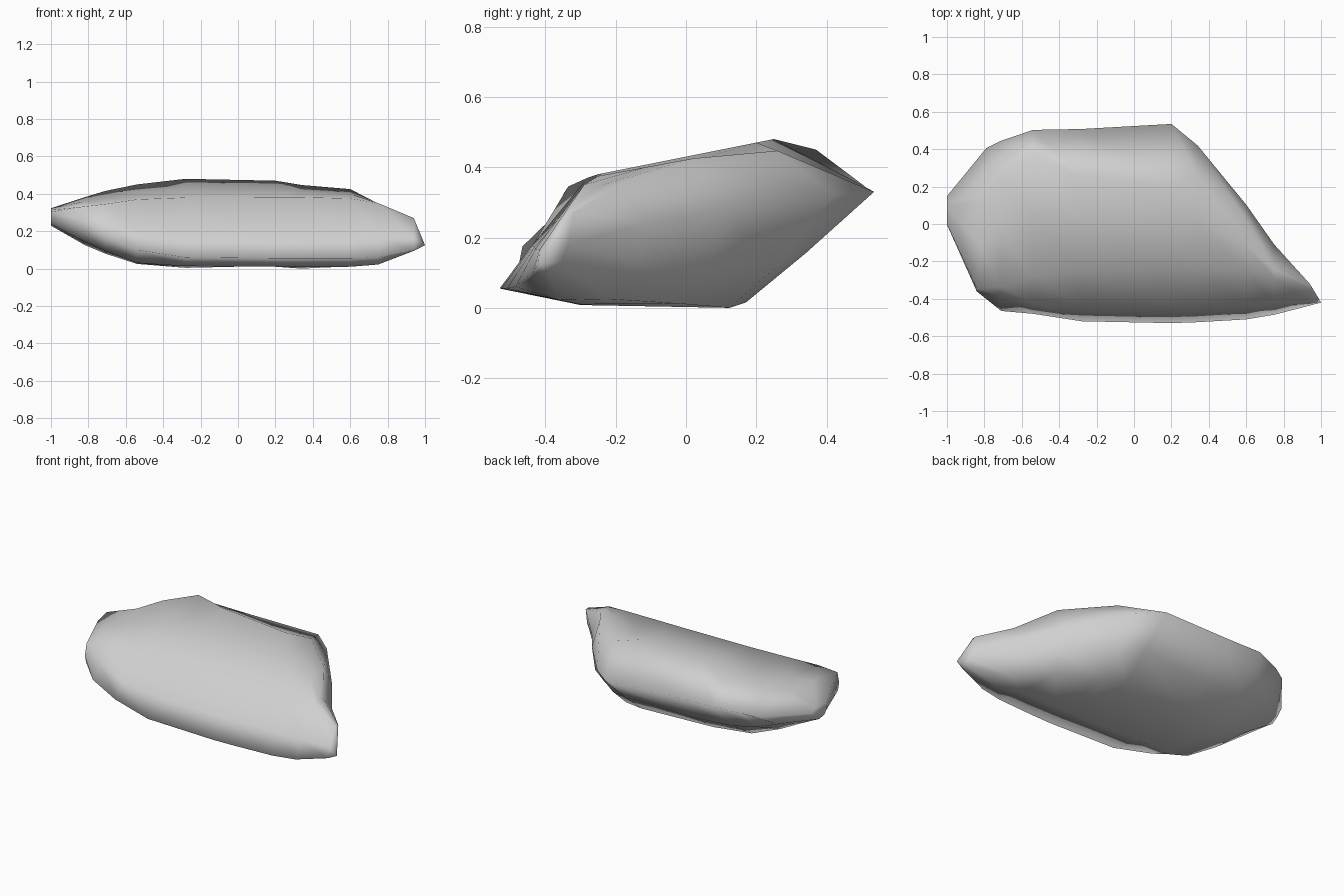
import bpy
import bmesh

if "Cube" in bpy.data.objects:
    bpy.data.objects.remove(bpy.data.objects["Cube"])

# Cross-sections along the length: x, then (y, z) points in the order
# front toe, front bottom, back bottom, back flank, back tip, ridge, front shoulder
SECTIONS = [
    (-0.817, [(-.35, .21), (-.25, .15), (0, .125), (.22, .2), (.405, .31), (.12, .385), (-.345, .33)]),
    (-0.71, [(-.465, .175), (-.36, .095), (.05, .08), (.28, .18), (.445, .33), (.25, .415), (-.335, .345)]),
    (-0.54, [(-.48, .1), (-.33, .03), (.1, .025), (.3, .15), (.503, .35), (.37, .45), (-.28, .37)]),
    (-0.28, [(-.52, .06), (-.3, .013), (.12, .004), (.31, .137), (.508, .345), (.25, .48), (-.25, .38)]),
    (0.2, [(-.53, .055), (-.3, .01), (.17, .015), (.34, .155), (.535, .33), (.2, .47), (-.24, .382)]),
    (0.34, [(-.525, .055), (-.3, .008), (.125, 0), (.26, .12), (.42, .32), (.26, .447), (-.24, .382)]),
    (0.6, [(-.51, .055), (-.3, .01), (-.02, .012), (.07, .12), (.103, .28), (.02, .425), (-.25, .375)]),
    (0.75, [(-.485, .06), (-.36, .022), (-.22, .025), (-.14, .13), (-.11, .24), (-.2, .345), (-.29, .35)]),
    (0.94, [(-.436, .1), (-.42, .095), (-.39, .1), (-.355, .13), (-.335, .18), (-.32, .27), (-.345, .27)]),
]
BULGE = 0.012  # how far the front face swells outward
NOTCH = -0.015  # hollow above the front left corner

bm = bmesh.new()


def ring(x, points, bulge=BULGE, skew=0.0):
    """Add one cross-section, with extra points along the top and the front face."""
    ridge, shoulder, toe = points[5], points[6], points[0]
    top = ((ridge[0] + shoulder[0]) / 2, (ridge[1] + shoulder[1]) / 2)
    t = 0.35 if bulge > 0 else 0.5
    front = (toe[0] + t * (shoulder[0] - toe[0]) - bulge,
             toe[1] + t * (shoulder[1] - toe[1]) + bulge / 2)
    outline = points[:6] + [top, shoulder, front]
    return [bm.verts.new((x + skew * y, y, z)) for y, z in outline]


def bridge(a, b):
    n = len(a)
    for i in range(n):
        j = (i + 1) % n
        bm.faces.new((a[i], a[j], b[j], b[i]))


# Blunt left end: the first section shrunk toward its centre
cy, cz = 0.085, 0.288
end = [(cy + (y - cy) * 0.2, cz + (z - cz) * 0.36) for y, z in SECTIONS[0][1]]
rings = [ring(-1.0, end, 0.002)]
for x, pts in SECTIONS:
    bulge = NOTCH if x == -0.71 else BULGE
    rings.append(ring(x, pts, bulge, 0.066 if x < -0.8 else 0))
for a, b in zip(rings, rings[1:]):
    bridge(a, b)
bm.faces.new(rings[0])

# Pointed right tip
tip = bm.verts.new((1.0, -0.42, 0.125))
last = rings[-1]
for i in range(len(last)):
    bm.faces.new((last[i], last[(i + 1) % len(last)], tip))

bmesh.ops.recalc_face_normals(bm, faces=bm.faces)
mesh = bpy.data.meshes.new("rock")
bm.to_mesh(mesh)
bm.free()

# Smooth-shaded grey stone
stone = bpy.data.materials.new("grey stone")
stone.diffuse_color = (0.63, 0.63, 0.63, 1)
stone.use_nodes = True
stone.node_tree.nodes["Principled BSDF"].inputs["Base Color"].default_value = stone.diffuse_color
mesh.materials.append(stone)
mesh.shade_smooth()
rock = bpy.data.objects.new("rock", mesh)
bpy.context.collection.objects.link(rock)
